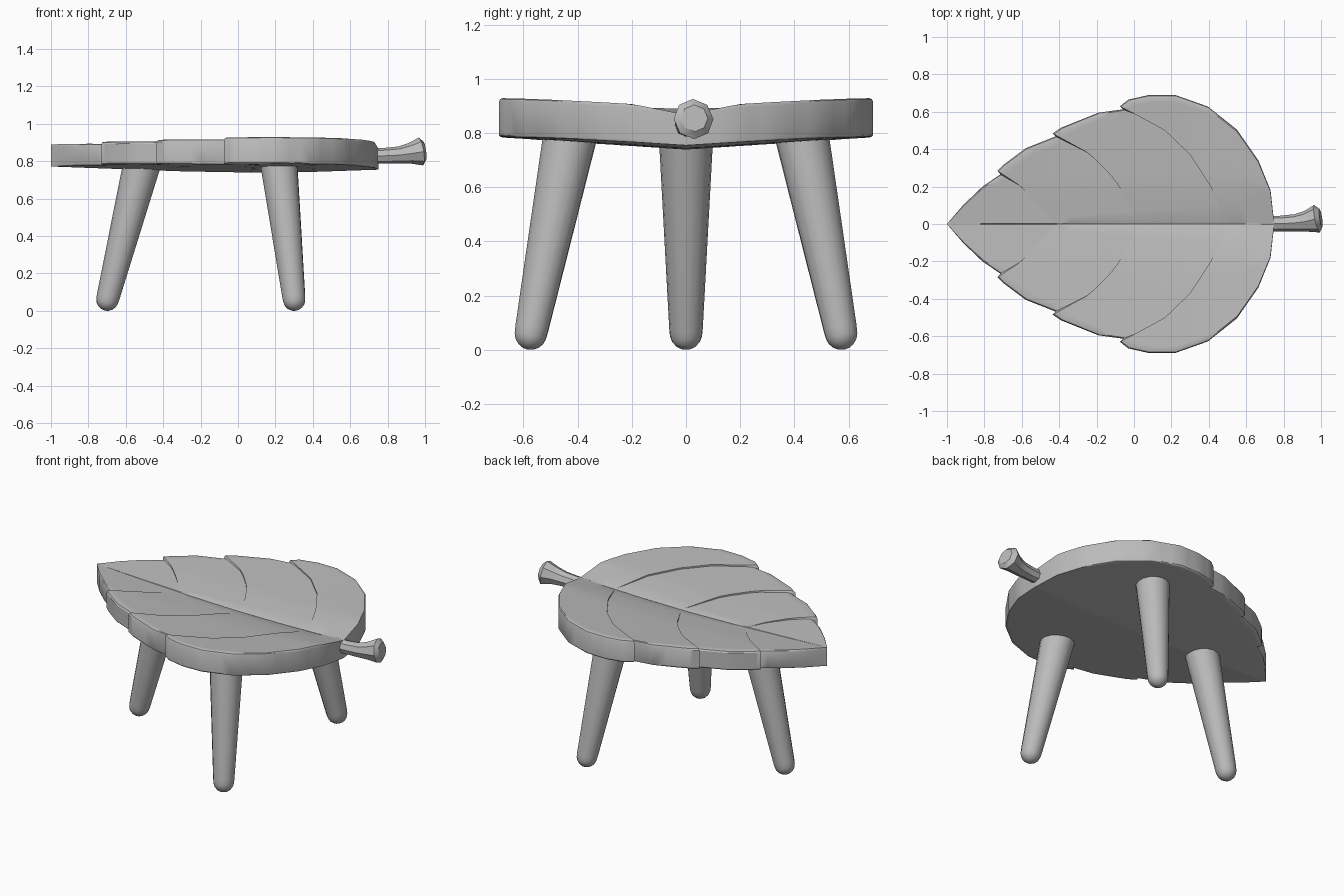
import bpy, bmesh, math
from mathutils import Vector

if "Cube" in bpy.data.objects:
    bpy.data.objects.remove(bpy.data.objects["Cube"])

mat = bpy.data.materials.new("plain grey")
mat.diffuse_color = (0.5, 0.5, 0.5, 1)
mat.use_nodes = True
mat.node_tree.nodes["Principled BSDF"].inputs["Base Color"].default_value = mat.diffuse_color


def make_object(name, bm, angle):
    bmesh.ops.remove_doubles(bm, verts=bm.verts, dist=0.0004)
    bmesh.ops.recalc_face_normals(bm, faces=bm.faces)
    me = bpy.data.meshes.new(name)
    bm.to_mesh(me)
    bm.free()
    me.materials.append(mat)
    ob = bpy.data.objects.new(name, me)
    bpy.context.collection.objects.link(ob)
    bpy.ops.object.select_all(action='DESELECT')
    ob.select_set(True)
    bpy.context.view_layer.objects.active = ob
    bpy.ops.object.shade_smooth_by_angle(angle=math.radians(angle))
    return ob


def along(pts, u):
    """Point on a polyline, u from 0 to 1."""
    f = u * (len(pts) - 1)
    i = min(int(f), len(pts) - 2)
    return Vector(pts[i]).lerp(Vector(pts[i + 1]), f - i)


def bend(x, table):
    """Smooth piecewise height along the midrib."""
    for (x0, z0), (x1, z1) in zip(table, table[1:]):
        if x <= x1 or x1 == table[-1][0]:
            f = max(0, min(1, (x - x0) / (x1 - x0)))
            return z0 + (z1 - z0) * f


# Half leaf: each lobe has a vein on its tip side (midrib to rim) and an outer border
TIP, BACK = (-1, 0), (0.75, 0)
veins = [
    [TIP, TIP],
    [(-0.43, 0), (-0.5, 0.1), (-0.61, 0.205), (-0.73, 0.285)],
    [(0.03, 0), (-0.1, 0.235), (-0.235, 0.375), (-0.435, 0.485)],
    [(0.5, 0), (0.41, 0.2), (0.3, 0.37), (0.165, 0.5), (0.0, 0.59), (-0.075, 0.63)],
    [BACK, BACK],
]
borders = [
    [TIP, (-0.91, 0.105), (-0.81, 0.2), (-0.715, 0.265)],
    [(-0.73, 0.285), (-0.7, 0.315), (-0.58, 0.405), (-0.42, 0.468)],
    [(-0.435, 0.485), (-0.39, 0.515), (-0.19, 0.595), (-0.06, 0.613)],
    [(-0.075, 0.63), (-0.03, 0.665), (0.08, 0.69), (0.22, 0.69), (0.395, 0.628),
     (0.55, 0.505), (0.665, 0.34), (0.73, 0.18), BACK],
]
top_mid = [(-1, 0.89), (-0.7, 0.876), (-0.4, 0.865), (0, 0.857), (0.3, 0.858), (0.75, 0.868)]
low_mid = [(-1, 0.772), (-0.6, 0.757), (-0.3, 0.746), (0.1, 0.739), (0.4, 0.743), (0.75, 0.755)]
ROWS = [0, 0.012, 0.1, 0.2, 0.3, 0.4, 0.5, 0.6, 0.7, 0.8, 0.9, 0.965, 0.988, 1]
ROUND = {0.988: 0.004, 1: 0.013}          # softened rim

columns = []
for k, border in enumerate(borders):
    left, right = veins[k], list(veins[k + 1])
    right[-1] = border[-1]
    inner = [left[0], right[0]]
    steps = (len(border) - 1) * 3
    for i in range(steps + 1):
        s = i / steps
        top, low = [], []
        for t in ROWS:
            # patch blended between midrib, border and the two veins
            a, b = along(left, t), along(right, t)
            p = along(inner, s) * (1 - t) + along(border, s) * t + a * (1 - s) + b * s
            p -= (Vector(left[0]).lerp(Vector(right[0]), s) * (1 - t)
                  + Vector(border[0]).lerp(Vector(border[-1]), s) * t)
            x, y = p.x, max(p.y, 0)
            step = 0.009 * k * min(1, y / 0.2)
            soft = ROUND.get(t, 0)
            groove = 0.003 if t == 0 and -0.95 < x < 0.6 else 0
            top.append((x, y, bend(x, top_mid) + 0.066 * y + step - soft - groove))
            low.append((x, y, bend(x, low_mid) + 0.066 * y + soft * 0.6))
        columns.append(top + low[::-1])

# Leaf seat, lofted from tip to back and mirrored over the midrib
bm = bmesh.new()
rings = [[bm.verts.new(p) for p in c] for c in columns]
for a, b in zip(rings, rings[1:]):
    for j in range(len(a) - 1):
        bm.faces.new((a[j], b[j], b[j + 1], a[j + 1]))
bmesh.ops.remove_doubles(bm, verts=bm.verts, dist=0.0004)
bmesh.ops.mirror(bm, geom=bm.verts[:] + bm.edges[:] + bm.faces[:], axis='Y', merge_dist=0.0004)
make_object("leaf_seat", bm, 32)


def tube(name, rings, sides, angle):
    """Round tube through (centre, radius) rings, capped at both ends."""
    bm = bmesh.new()
    loops = []
    for i, (c, r) in enumerate(rings):
        d = Vector(rings[min(i + 1, len(rings) - 1)][0]) - Vector(rings[max(i - 1, 0)][0])
        q = d.to_track_quat('Z', 'Y')
        loops.append([bm.verts.new(Vector(c) + q @ Vector((
            r * math.cos(2 * math.pi * j / sides), r * math.sin(2 * math.pi * j / sides), 0)))
            for j in range(sides)])
    for a, b in zip(loops, loops[1:]):
        for j in range(sides):
            n = (j + 1) % sides
            bm.faces.new((a[j], a[n], b[n], b[j]))
    bm.faces.new(loops[0])
    bm.faces.new(loops[-1])
    return make_object(name, bm, angle)


# Stem
tube("stem", [((0.68, 0, 0.828), 0.042), ((0.78, 0.002, 0.829), 0.042),
              ((0.86, 0.006, 0.833), 0.046), ((0.92, 0.014, 0.842), 0.056),
              ((0.978, 0.028, 0.852), 0.075), ((0.999, 0.031, 0.855), 0.05)], 8, 35)


# Tapered legs with rounded feet
def leg(name, top, foot):
    top, foot = Vector(top), Vector(foot)
    d = (top - foot).normalized()
    R = 0.06
    rings = [(foot - d * R * math.cos(a), max(R * math.sin(a), 0.004))
             for a in (math.radians(g) for g in (0, 20, 40, 60, 80))]
    tube(name, rings + [(foot + d * 0.02, 0.062), (top, 0.1)], 16, 40)


leg("tip_leg", (-0.515, 0, 0.78), (-0.698, 0, 0.06))
leg("front_leg", (0.218, -0.428, 0.79), (0.3, -0.573, 0.06))
leg("back_leg", (0.218, 0.428, 0.79), (0.3, 0.573, 0.06))
